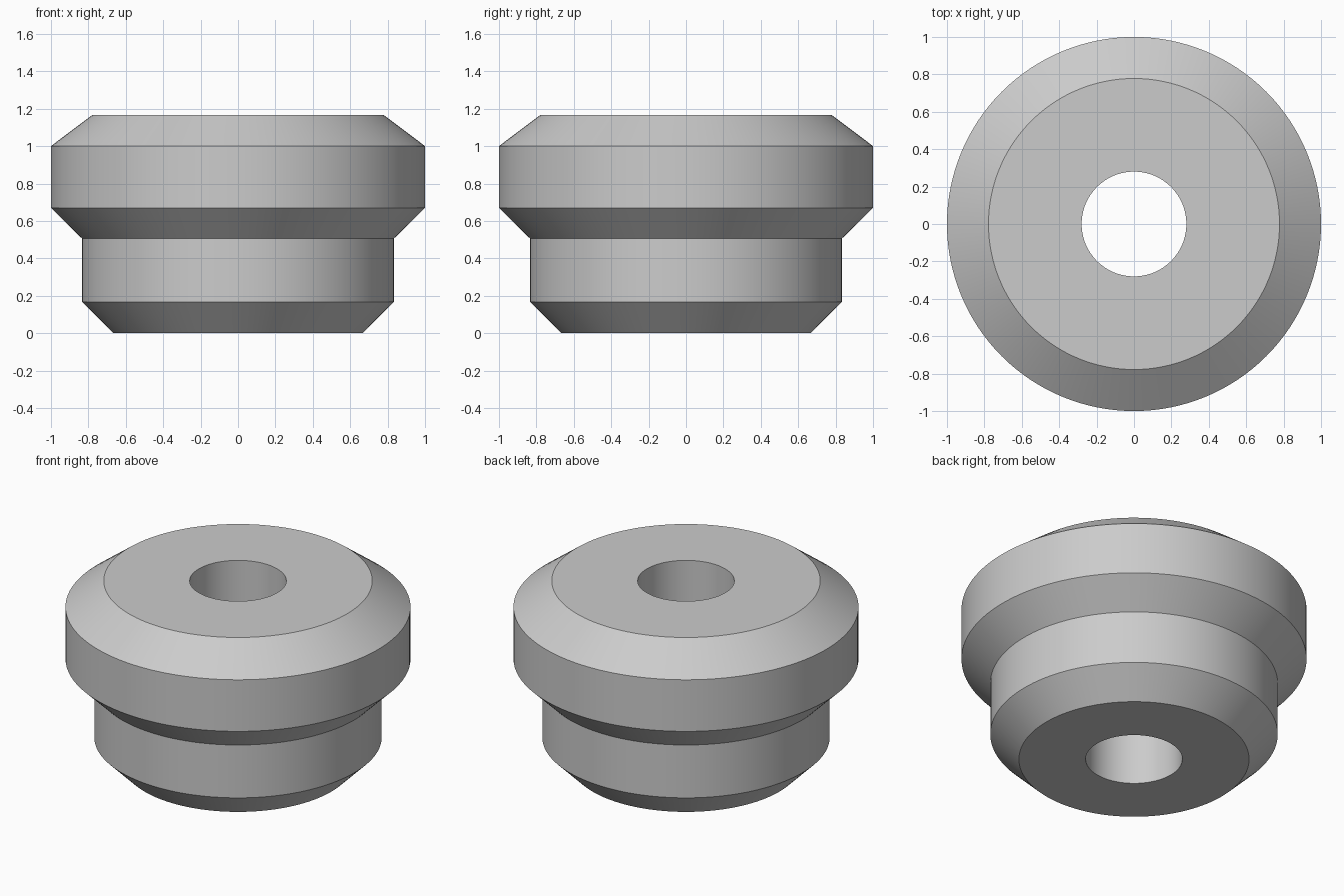
import bpy, bmesh, math
from mathutils import Matrix

cube = bpy.data.objects.get("Cube")
if cube:
    bpy.data.objects.remove(cube, do_unlink=True)

# Plain grey material
GREY = (0.6, 0.6, 0.6, 1.0)
mat = bpy.data.materials.new("plain_grey")
mat.use_nodes = True
mat.diffuse_color = GREY
mat.node_tree.nodes["Principled BSDF"].inputs["Base Color"].default_value = GREY

# Closed cross-section (radius, height): bore, chamfered foot, neck, flange, chamfered top
BORE = 0.28
HEIGHT = 1.167
SEGMENTS = 128
profile = [(BORE, 0), (0.667, 0), (0.833, 0.167), (0.833, 0.505), (1.0, 0.67),
           (1.0, 1.0), (0.778, HEIGHT), (BORE, HEIGHT)]


def lathe(name, points, segments):
    """Revolve a closed profile around the z axis."""
    bm = bmesh.new()
    rings = []
    for i in range(segments):
        turn = Matrix.Rotation(math.tau * i / segments, 3, "Z")
        rings.append([bm.verts.new(turn.col[0] * r + turn.col[2] * z) for r, z in points])
    for i, ring in enumerate(rings):
        following = rings[(i + 1) % segments]
        for j in range(len(points)):
            k = (j + 1) % len(points)
            bm.faces.new((ring[j], following[j], following[k], ring[k]))
    bmesh.ops.recalc_face_normals(bm, faces=bm.faces)
    mesh = bpy.data.meshes.new(name)
    bm.to_mesh(mesh)
    bm.free()
    obj = bpy.data.objects.new(name, mesh)
    bpy.context.collection.objects.link(obj)
    return obj


# Stepped bushing with a through bore
bushing = lathe("stepped_bushing", profile, SEGMENTS)
bushing.data.materials.append(mat)
bpy.ops.object.select_all(action="DESELECT")
bushing.select_set(True)
bpy.context.view_layer.objects.active = bushing
bpy.ops.object.shade_smooth_by_angle(angle=math.radians(30))
